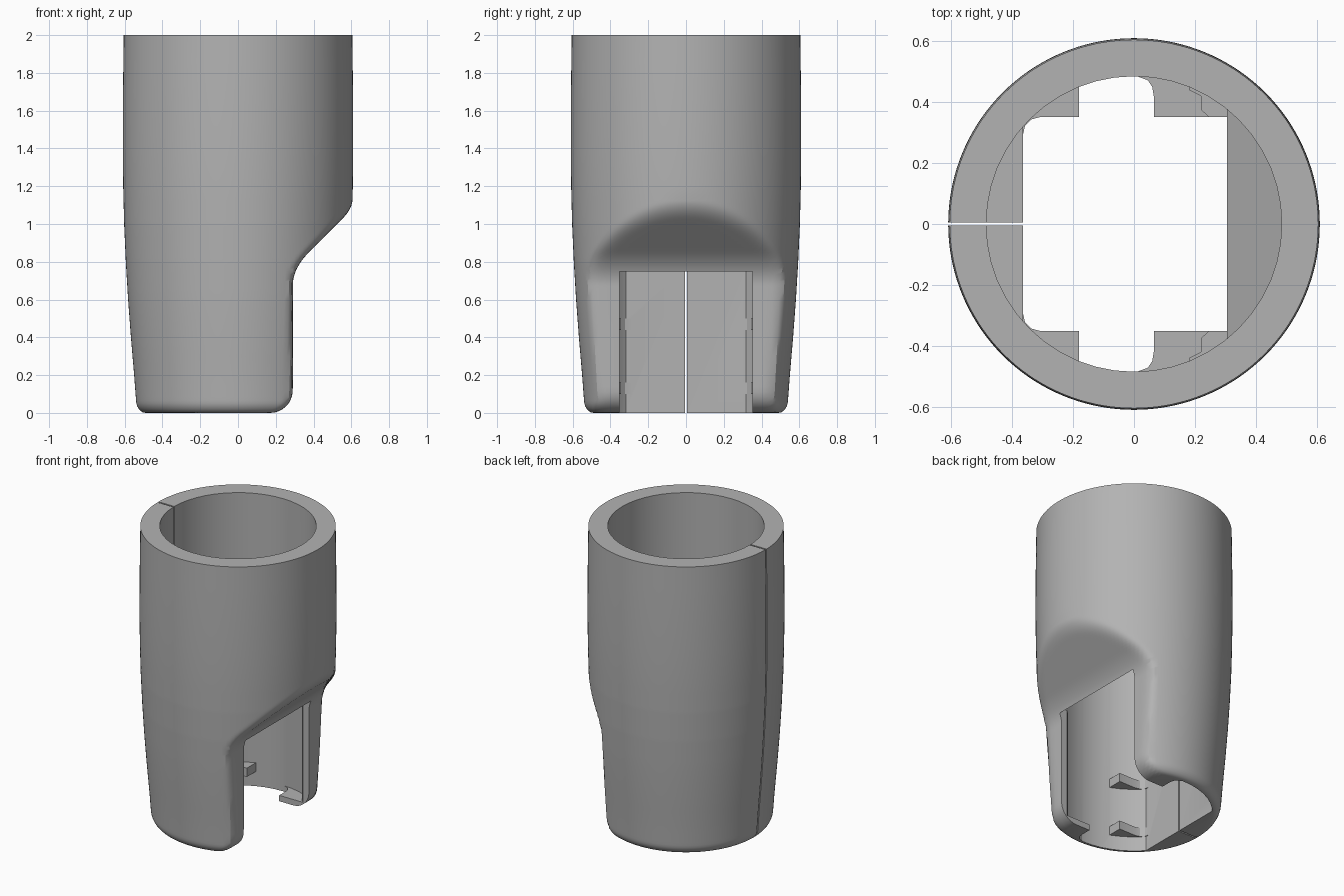
import bpy, bmesh, math

if "Cube" in bpy.data.objects:
    bpy.data.objects.remove(bpy.data.objects["Cube"], do_unlink=True)

gray = bpy.data.materials.new("plain gray")
gray.use_nodes = True
gray.diffuse_color = (0.45, 0.45, 0.45, 1)
gray.node_tree.nodes["Principled BSDF"].inputs["Base Color"].default_value = gray.diffuse_color

BORE, SEGS = 0.485, 144


def make_object(name, bm):
    bmesh.ops.recalc_face_normals(bm, faces=bm.faces)
    mesh = bpy.data.meshes.new(name)
    bm.to_mesh(mesh)
    bm.free()
    mesh.materials.append(gray)
    obj = bpy.data.objects.new(name, mesh)
    bpy.context.collection.objects.link(obj)
    return obj


def prism(name, points, low, high, axis="z"):
    """Extrude a flat outline along z, or an x-z outline along y."""
    bm = bmesh.new()
    place = (lambda a, b, d: (a, b, d)) if axis == "z" else (lambda a, b, d: (a, d, b))
    rings = [[bm.verts.new(place(a, b, d)) for a, b in points] for d in (low, high)]
    bm.faces.new(rings[0])
    bm.faces.new(rings[1])
    bridge(bm, *rings)
    return make_object(name, bm)


def bridge(bm, a, b):
    n = len(a)
    for i in range(n):
        bm.faces.new((a[i], a[(i + 1) % n], b[(i + 1) % n], b[i]))


def box(name, x, y, z):
    return prism(name, [(x[0], y[0]), (x[1], y[0]), (x[1], y[1]), (x[0], y[1])], *z)


def subtract(target, tool):
    mod = target.modifiers.new("cut", "BOOLEAN")
    mod.operation, mod.solver, mod.object = "DIFFERENCE", "EXACT", tool
    bpy.ops.object.select_all(action="DESELECT")
    bpy.context.view_layer.objects.active = target
    target.select_set(True)
    bpy.ops.object.modifier_apply(modifier=mod.name)
    bpy.data.objects.remove(tool, do_unlink=True)


def smooth_min(a, b, k):
    h = max(k - abs(a - b), 0) / k
    return min(a, b) - h * h * k / 4


def interpolate(table, z):
    for (z0, r0), (z1, r1) in zip(table, table[1:]):
        if z <= z1:
            return r0 + (r1 - r0) * (z - z0) / (z1 - z0)
    return table[-1][1]


# Outer shell: stacked round sections flattened on the +x side
side = [(0, 0.535), (0.2, 0.55), (0.4, 0.567), (0.6, 0.582), (0.8, 0.594),
        (1.0, 0.603), (1.2, 0.608), (1.4, 0.61), (1.7, 0.609), (2, 0.605)]


def rounded_bottom(z, radius):
    gap = max(radius - z, 0)
    return radius - math.sqrt(radius * radius - gap * gap)


def outer_radius(z):
    return interpolate(side, z) - 0.75 * rounded_bottom(z, 0.06)


def flat_distance(z):
    slope = 0.29 + z - 0.765
    return -smooth_min(-0.29, -slope, 0.09) - rounded_bottom(z, 0.12)


levels = [0, 0.003, 0.01, 0.02, 0.035, 0.05, 0.065, 0.085, 0.11, 0.14, 0.2, 0.3, 0.4, 0.5, 0.6]
levels += [0.66 + 0.0125 * i for i in range(38)] + [1.2, 1.3, 1.4, 1.55, 1.7, 1.85, 2]
bm = bmesh.new()
rings = []
for z in levels:
    ring = []
    for i in range(SEGS):
        t = 2 * math.pi * i / SEGS
        r = outer_radius(z)
        if math.cos(t) > 0.1:
            r = smooth_min(r, flat_distance(z) / math.cos(t), 0.05)
        ring.append(bm.verts.new((r * math.cos(t), r * math.sin(t), z)))
    if rings:
        bridge(bm, rings[-1], ring)
    rings.append(ring)
bm.faces.new(rings[0])
bm.faces.new(rings[-1])
sleeve = make_object("sleeve", bm)

# Inner cavity: a bore with the inner features left standing
circle = [(BORE * math.cos(2 * math.pi * i / 48), BORE * math.sin(2 * math.pi * i / 48)) for i in range(48)]
cavity = prism("cavity", circle, -0.2, 2.2)

# Flat back panel and sloped front floor
subtract(cavity, box("back_panel", (-0.7, -0.365), (-0.7, 0.7), (-0.4, 0.77)))
subtract(cavity, prism("sloped_floor", [(0.305, -0.4), (0.7, -0.4), (0.7, 1.275), (0.305, 0.88)],
                       -0.7, 0.7, "y"))

rib = [(-0.4, 0.28), (-0.365, 0.29), (-0.358, 0.322), (-0.338, 0.343), (-0.305, 0.352),
       (-0.18, 0.352), (-0.18, 0.6), (-0.4, 0.6)]
lip = [(0.065, 0.352), (0.4, 0.352), (0.4, 0.6), (0.015, 0.6), (0.015, 0.483),
       (0.045, 0.472), (0.06, 0.45), (0.065, 0.42)]
flange = [(0.22, 0.375), (0.245, 0.352), (0.42, 0.352), (0.42, 0.62), (0.18, 0.62), (0.18, 0.44), (0.22, 0.42)]
for s in (-1, 1):
    mirrored = lambda pts: [(x, y * s) for x, y in pts]
    for z in (0.13, 0.47):
        subtract(cavity, prism("corner_rib", mirrored(rib), z - 0.03, z + 0.03))
    subtract(cavity, prism("edge_flange", mirrored(flange), -0.3, 0.79))
    subtract(cavity, prism("bottom_lip", mirrored(lip), -0.35, 0.04))
subtract(sleeve, cavity)

# Narrow split down the -x side
subtract(sleeve, box("split", (-0.8, -0.25), (-0.005, 0.005), (-0.3, 2.3)))

sleeve.data.materials.clear()
sleeve.data.materials.append(gray)
for face in sleeve.data.polygons:
    face.material_index = 0
bpy.ops.object.select_all(action="DESELECT")
sleeve.select_set(True)
bpy.context.view_layer.objects.active = sleeve
bpy.ops.object.shade_smooth_by_angle(angle=math.radians(30))
